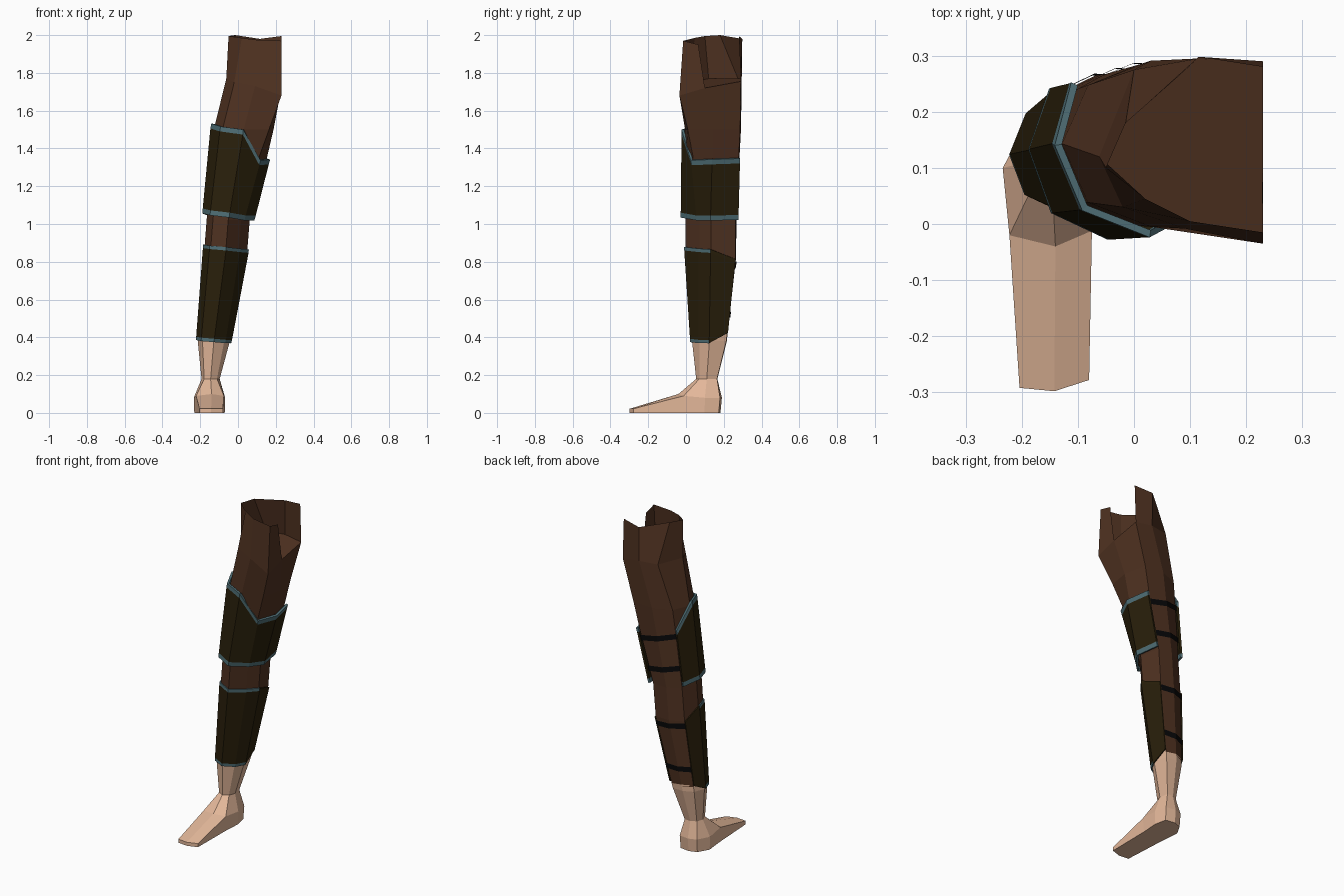
import bpy, math

if "Cube" in bpy.data.objects:
    bpy.data.objects.remove(bpy.data.objects["Cube"])


def material(name, rgb):
    lin = [((c / 255 + 0.055) / 1.055) ** 2.4 if c > 10 else c / 255 / 12.92 for c in rgb]
    m = bpy.data.materials.new(name)
    m.diffuse_color = (*lin, 1)
    m.use_nodes = True
    m.node_tree.nodes["Principled BSDF"].inputs["Base Color"].default_value = m.diffuse_color
    return m


BROWN = material("brown_cloth", (80, 50, 33))
SKIN = material("skin", (228, 184, 154))
OLIVE = material("dark_olive", (42, 32, 11))
TEAL = material("teal_trim", (80, 112, 119))
BLACK = material("black_strap", (8, 8, 9))

# leg sections: height, centre x, centre y, radius x, radius y, inner front corner x, y
SECTIONS = [
    (0.18, -0.145, 0.110, 0.048, 0.056, 0.70, -0.70),
    (0.38, -0.128, 0.124, 0.085, 0.092, 0.65, -0.56),
    (0.82, -0.068, 0.132, 0.114, 0.133, 0.60, -0.45),
    (1.02, -0.052, 0.132, 0.114, 0.135, 0.60, -0.45),
    (1.35, 0.005, 0.140, 0.148, 0.143, 0.71, -0.71),
    (1.50, 0.030, 0.143, 0.158, 0.148, 0.85, -0.90),
    (1.60, 0.050, 0.140, 0.160, 0.152, 0.85, -0.90),
]


def point(i, z, grow=0.0):
    """Corner i of the eight-sided leg at height z, pushed out by grow."""
    for a, b in zip(SECTIONS, SECTIONS[1:]):
        if z <= b[0]:
            break
    t = (z - a[0]) / (b[0] - a[0])
    cx, cy, rx, ry, ex, ey = [p + (q - p) * t for p, q in zip(a[1:], b[1:])]
    ang = math.radians(135 + 45 * i)
    ux, uy = math.cos(ang), math.sin(ang)
    if i == 4:                                  # inner front corner
        ux, uy = ex, ey
    if i == 6:                                  # squarer inner back corner
        ux, uy = 0.81, 0.97
    return (cx + (rx + grow) * ux, cy + (ry + grow) * uy, z)


def ring(z):
    return [point(i, z) for i in range(8)]


def make(name, verts, faces, mats, indices=None):
    me = bpy.data.meshes.new(name)
    me.from_pydata(verts, [], faces)
    for m in mats:
        me.materials.append(m)
    if indices:
        for p, k in zip(me.polygons, indices):
            p.material_index = k
    ob = bpy.data.objects.new(name, me)
    bpy.context.collection.objects.link(ob)
    return ob


def loft(rows, closed=True):
    """Quads between rows listed from bottom to top."""
    n = len(rows[0])
    verts = [v for r in rows for v in r]
    faces = []
    for r in range(len(rows) - 1):
        for i in range(n if closed else n - 1):
            j = (i + 1) % n
            faces.append((r * n + i, r * n + j, r * n + n + j, r * n + n + i))
    return verts, faces


# trouser leg, ending in a hip shell that is open towards the inside
hip = [(0.00, 0.275, 1.77), (-0.062, 0.12, 1.77), (-0.02, 0.03, 1.75), (0.09, -0.008, 1.73),
       (0.23, -0.035, 1.68), (0.23, 0.10, 1.72), (0.23, 0.29, 1.755), (0.115, 0.295, 1.77)]
rim = [(-0.015, 0.18, 2.0), (-0.05, 0.10, 1.995), (0.02, 0.045, 1.985), (0.10, 0.005, 1.975),
       (0.23, -0.015, 1.97), (0.228, 0.065, 1.95), (0.23, 0.28, 1.995), (0.115, 0.298, 1.98)]
verts, faces = loft([ring(z) for z in (0.41, 0.82, 1.02, 1.35, 1.50)] + [hip, rim])
faces.pop(-3)                                   # inner opening
faces.append(tuple(range(40, 48)))              # floor of the opening
make("trouser_leg", verts, faces, [BROWN])

# bare ankle and heel
heel = [(-0.195, 0.172, 0.08), (-0.234, 0.10, 0.08), (-0.222, -0.02, 0.09), (-0.14, -0.04, 0.10),
        (-0.075, -0.012, 0.09), (-0.068, 0.10, 0.08), (-0.083, 0.18, 0.08), (-0.145, 0.19, 0.08)]
sole = [(-0.145 + (x + 0.145) * 0.97, 0.08 + (y - 0.08) * 0.93, 0) for x, y, z in heel]
verts, faces = loft([sole, heel, ring(0.18), ring(0.38), ring(0.42)])
faces = [f for k, f in enumerate(faces) if k not in (2, 3)]
faces.append(tuple(reversed(range(8))))
# forefoot reaching from corners 2, 3, 4 to the toes
toes = [(-0.204, -0.292), (-0.142, -0.298), (-0.08, -0.278)]
t = len(verts)
verts += [(x, y, 0.022) for x, y in toes] + [(x, y, 0.0) for x, y in toes]
for k in range(2):
    faces += [(10 + k, t + k, t + k + 1, 11 + k),
              (t + k, t + 3 + k, t + 4 + k, t + k + 1),
              (2 + k, 3 + k, t + 4 + k, t + 3 + k)]
faces += [(10, 2, t + 3, t), (12, t + 2, t + 5, 4)]
make("foot", verts, faces, [SKIN])


# armour guards: seven corners round the front, trimmed at both ends
def guard(name, low, high, grow_low, grow_high, thick, trim, trimmed):
    rows = [[point(i, z + d, g) for i, z in enumerate(zs)]
            for zs, d, g in ((low, 0, grow_low), (low, trim, grow_low),
                             (high, -trim, grow_high), (high, 0, grow_high))]
    verts, faces = loft(rows, closed=False)
    ob = make(name, verts, faces, [OLIVE, TEAL], trimmed + [0] * 6 + trimmed)
    mod = ob.modifiers.new("thickness", 'SOLIDIFY')
    mod.thickness = thick
    mod.offset = 1


guard("thigh_guard", (1.04, 1.055, 1.045, 1.035, 1.022, 1.022, 1.025),
      (1.38, 1.53, 1.515, 1.50, 1.34, 1.345, 1.35), 0.012, 0.006, 0.013, 0.026, [1] * 6)
guard("shin_guard", (0.42, 0.385, 0.38, 0.375, 0.37, 0.37, 0.425),
      (0.82, 0.89, 0.885, 0.878, 0.87, 0.866, 0.815), 0.003, 0.001, 0.007, 0.018,
      [0, 1, 1, 1, 1, 0])

# straps across the back of the leg: height and rise towards the outside
for k, (z, rise) in enumerate(((0.52, 0.0), (0.78, 0.012), (1.11, 0.035), (1.29, 0.05))):
    rows = [[point(i, z + rise * (i - 6) / 2 + d, 0.005) for i in (6, 7, 8)]
            for d in (-0.016, 0.016)]
    make(f"back_strap_{k + 1}", *loft(rows, closed=False), [BLACK])
